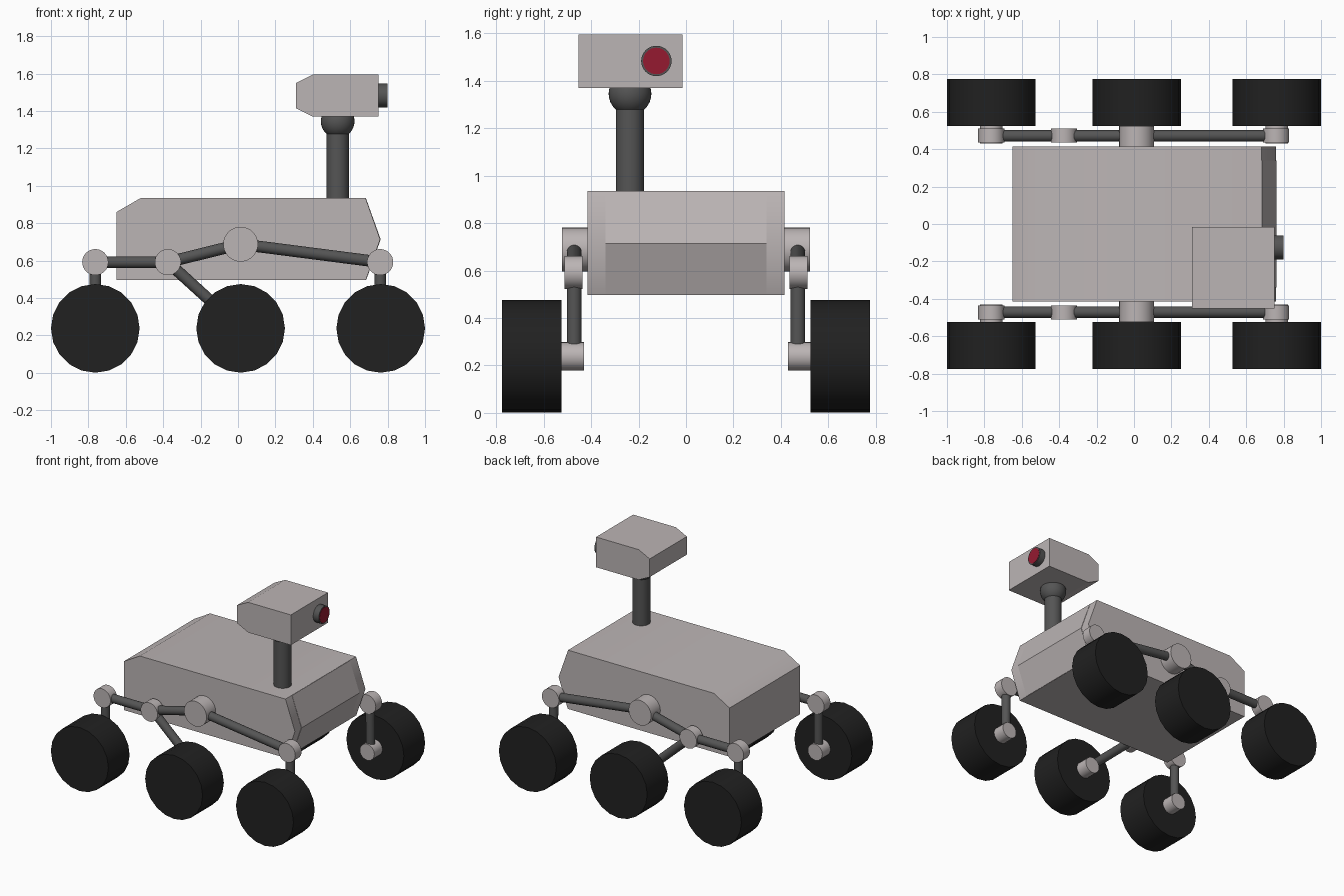
import bpy, bmesh
from math import radians
from mathutils import Vector

if "Cube" in bpy.data.objects:
    bpy.data.objects.remove(bpy.data.objects["Cube"])


def material(name, rgb):
    m = bpy.data.materials.new(name)
    m.diffuse_color = (*rgb, 1)
    m.use_nodes = True
    m.node_tree.nodes["Principled BSDF"].inputs["Base Color"].default_value = m.diffuse_color
    return m


SHELL = material("shell_grey", (0.50, 0.46, 0.46))
TUBE = material("tube_dark", (0.09, 0.09, 0.09))
RUBBER = material("rubber_black", (0.015, 0.015, 0.015))
RED = material("lens_red", (0.30, 0.01, 0.03))


def finish(name, bm, mat, smooth=None, mirror=False):
    bmesh.ops.recalc_face_normals(bm, faces=bm.faces[:])
    me = bpy.data.meshes.new(name)
    bm.to_mesh(me)
    bm.free()
    me.materials.append(mat)
    ob = bpy.data.objects.new(name, me)
    bpy.context.collection.objects.link(ob)
    if smooth:
        bpy.ops.object.select_all(action='DESELECT')
        ob.select_set(True)
        bpy.context.view_layer.objects.active = ob
        bpy.ops.object.shade_smooth_by_angle(angle=radians(smooth))
    if mirror:  # left/right copy across the y = 0 plane
        mod = ob.modifiers.new("mirror", 'MIRROR')
        mod.use_axis = (False, True, False)
    return ob


def rod(name, a, b, r, mat, sides=24, mirror=False):
    """Capped cylinder from point a to point b."""
    a, b = Vector(a), Vector(b)
    bm = bmesh.new()
    bmesh.ops.create_cone(bm, cap_ends=True, segments=sides, radius1=r, radius2=r,
                          depth=(b - a).length)
    if abs((b - a).normalized().y) > 0.99:
        rot = Vector((0, 0, 1)).rotation_difference(Vector((0, -1, 0)))
    else:
        rot = Vector((0, 0, 1)).rotation_difference(b - a)
    for v in bm.verts:
        v.co = rot @ v.co + (a + b) / 2
    return finish(name, bm, mat, 40, mirror)


def prism(name, profile, y0, y1, mat, smooth=None):
    """x-z profile extruded along y."""
    bm = bmesh.new()
    face = bm.faces.new([bm.verts.new((x, y0, z)) for x, z in profile])
    ext = bmesh.ops.extrude_face_region(bm, geom=[face])
    for v in ext["geom"]:
        if isinstance(v, bmesh.types.BMVert):
            v.co.y = y1
    return finish(name, bm, mat, smooth)


# Body and its thin front panel
prism("body", [(-.65, .497), (-.65, .86), (-.52, .935), (.682, .935), (.76, .714), (.684, .497)],
      -.415, .415, SHELL, 45)
prism("front_panel", [(.66, .934), (.684, .934), (.763, .714), (.686, .498), (.66, .498)],
      -.34, .34, SHELL)

# Mast with ball neck
rod("mast", (.533, -.236, .9), (.533, -.236, 1.33), .06, TUBE, 32)
bm = bmesh.new()
bmesh.ops.create_uvsphere(bm, u_segments=32, v_segments=16, radius=.09)
bmesh.ops.translate(bm, verts=bm.verts[:], vec=(.533, -.236, 1.345))
finish("neck_ball", bm, TUBE, 40)

# Camera head and lens
prism("camera_head", [(.31, 1.415), (.31, 1.55), (.40, 1.595), (.752, 1.595), (.752, 1.37), (.40, 1.37)],
      -.452, -.015, SHELL)
rod("lens_ring", (.74, -.125, 1.483), (.798, -.125, 1.483), .064, TUBE, 32)
rod("lens", (.78, -.125, 1.483), (.8, -.125, 1.483), .056, RED, 32)

# Wheels and hubs
AXLE_Z = .238
WHEELS = {"rear": -.763, "middle": .014, "front": .763}
for pos, x in WHEELS.items():
    rod(pos + "_wheels", (x, -.525, AXLE_Z), (x, -.775, AXLE_Z), .237, RUBBER, 20, True)
    rod(pos + "_hubs", (x, -.43, AXLE_Z), (x, -.53, AXLE_Z), .06, SHELL, 24, True)

# Suspension joints: x, z, radius, inner y, outer y
JOINTS = {"rear": (-.763, .592, .07, -.437, -.511),
          "bogie": (-.375, .592, .07, -.437, -.511),
          "pivot": (.014, .688, .093, -.41, -.523),
          "front": (.76, .592, .07, -.437, -.511)}
for name, (x, z, r, y0, y1) in JOINTS.items():
    rod(name + "_joints", (x, y0, z), (x, y1, z), r, SHELL, 32, True)

# Suspension arms and legs
ARM_Y = -.471
P = {k: (v[0], ARM_Y, v[1]) for k, v in JOINTS.items()}
H = {k: (x, ARM_Y, AXLE_Z) for k, x in WHEELS.items()}
for name, a, b in [("rear_arms", P["rear"], P["bogie"]),
                   ("bogie_arms", P["bogie"], P["pivot"]),
                   ("front_arms", P["pivot"], P["front"]),
                   ("rear_legs", P["rear"], H["rear"]),
                   ("middle_legs", P["bogie"], H["middle"]),
                   ("front_legs", P["front"], H["front"])]:
    rod(name, a, b, .031, TUBE, 20, True)
